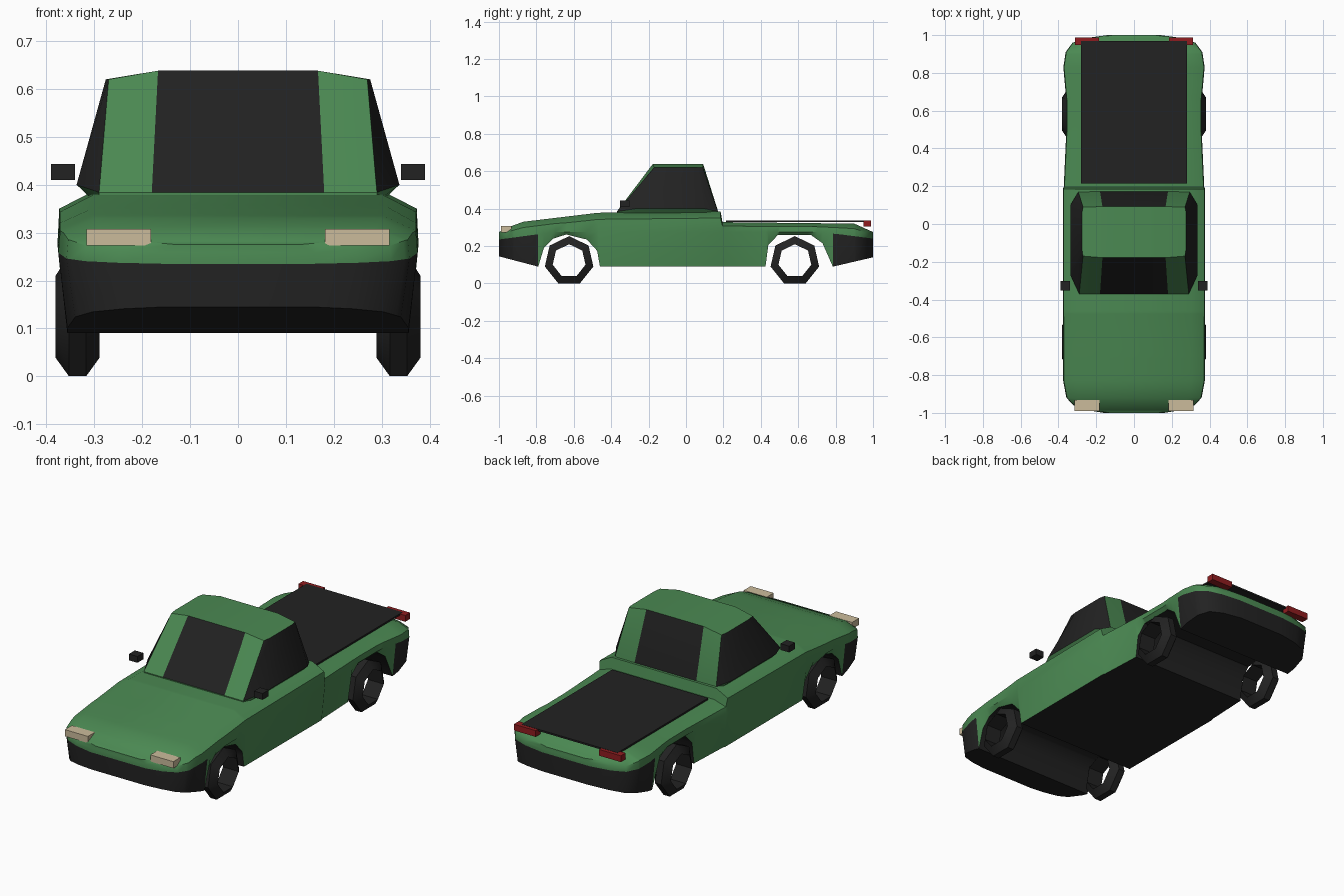
import bpy, bmesh, math
from mathutils import Vector

if "Cube" in bpy.data.objects:
    bpy.data.objects.remove(bpy.data.objects["Cube"])


def material(name, rgb):
    m = bpy.data.materials.new(name)
    m.use_nodes = True
    m.diffuse_color = (*rgb, 1)
    bsdf = m.node_tree.nodes["Principled BSDF"]
    bsdf.inputs["Base Color"].default_value = (*rgb, 1)
    bsdf.inputs["Roughness"].default_value = 0.8
    return m


green = material("green paint", (0.07, 0.25, 0.085))
black = material("black trim", (0.016, 0.016, 0.016))
cream = material("cream lamp", (0.6, 0.5, 0.33))
red = material("red lamp", (0.28, 0.012, 0.014))


def finish(name, bm, mats, angle=None):
    bmesh.ops.recalc_face_normals(bm, faces=bm.faces)
    mesh = bpy.data.meshes.new(name)
    bm.to_mesh(mesh)
    bm.free()
    for m in mats:
        mesh.materials.append(m)
    ob = bpy.data.objects.new(name, mesh)
    bpy.context.collection.objects.link(ob)
    if angle:
        bpy.ops.object.select_all(action="DESELECT")
        ob.select_set(True)
        bpy.context.view_layer.objects.active = ob
        bpy.ops.object.shade_smooth_by_angle(angle=math.radians(angle))
    return ob


def box(name, x, y, z, mat):
    bm = bmesh.new()
    bmesh.ops.create_cube(bm, size=1)
    for v in bm.verts:
        v.co = Vector([(r[0] + r[1]) / 2 + c * (r[1] - r[0])
                       for c, r in zip(v.co, (x, y, z))])
    return finish(name, bm, [mat])


def along(curve, y):
    for (a, va), (b, vb) in zip(curve, curve[1:]):
        if y <= b:
            return va + (vb - va) * (y - a) / (b - a)
    return curve[-1][1]


# Body: cross-sections driven by curves along the length
width = [(-1, 0.16), (-0.985, 0.25), (-0.96, 0.32), (-0.92, 0.358), (-0.83, 0.375),
         (0.185, 0.377), (0.195, 0.372), (0.5, 0.358), (0.65, 0.358), (0.83, 0.374),
         (0.91, 0.362), (0.96, 0.325), (0.985, 0.25), (1, 0.14)]
bottom = [(-1, 0.145), (-0.79, 0.09), (-0.76, 0.19), (-0.71, 0.24), (-0.64, 0.262),
          (-0.53, 0.235), (-0.475, 0.175), (-0.46, 0.09), (0.425, 0.09), (0.44, 0.205),
          (0.49, 0.258), (0.67, 0.258), (0.73, 0.215), (0.785, 0.09), (1, 0.14)]
belt = [(-1, 0.235), (-0.83, 0.258), (-0.7, 0.275), (0.7, 0.275), (0.83, 0.262), (1, 0.24)]
deck = [(-1, 0.275), (-0.93, 0.308), (-0.87, 0.33), (-0.47, 0.378), (0.185, 0.385),
        (0.195, 0.328), (0.9, 0.32), (1, 0.275)]


def half_section(y):
    w, low, mid, top = [along(c, y) for c in (width, bottom, belt, deck)]
    drop = min(0.035, 0.4 * (top - mid))
    return [(w * 0.95, low), (w, mid), (w * 0.99, top - drop), (w * 0.81, top)]


bm = bmesh.new()
stations = sorted({p[0] for c in (width, bottom, belt, deck) for p in c})
rings = []
for y in stations:
    half = half_section(y)
    pts = half + [(-x, z) for x, z in reversed(half)]
    rings.append([bm.verts.new((x, y, z)) for x, z in pts])
count = len(rings[0])
for ya, yb, a, b in zip(stations, stations[1:], rings, rings[1:]):
    for i in range(count):
        j = (i + 1) % count
        f = bm.faces.new((a[i], a[j], b[j], b[i]))
        bumper = i in (0, count - 2) and abs(ya + yb) / 2 > 0.8
        f.material_index = int(i == count - 1 or bumper)
for ring in (rings[0], rings[-1]):
    for i in range(count // 2 - 1):
        f = bm.faces.new((ring[i], ring[i + 1], ring[-2 - i], ring[-1 - i]))
        f.material_index = int(i == 0)
finish("body", bm, [green, black], 38)

# Cab: sill, window base and roof rings, running front to back on one side
base = [(0.18, -0.37), (0.29, -0.37), (0.337, -0.27), (0.337, 0.1), (0.295, 0.17), (0.18, 0.172)]
roof = [(0.167, -0.178), (0.27, -0.17), (0.276, -0.13), (0.276, 0.06), (0.27, 0.09), (0.167, 0.092)]


def cab_ring(points, height):
    full = points + [(-x, y) for x, y in reversed(points)]
    return [bm.verts.new((x, y, height(abs(x)))) for x, y in full]


bm = bmesh.new()
sill = cab_ring([(min(x, 0.3), y) for x, y in base], lambda x: 0.365)
low = cab_ring(base, lambda x: 0.4 if x > 0.3 else 0.384)
high = cab_ring(roof, lambda x: 0.638 if x < 0.2 else 0.62)
n = len(low)
for a, b in ((sill, low), (low, high)):
    for i in range(n):
        j = (i + 1) % n
        f = bm.faces.new((a[i], a[j], b[j], b[i]))
        f.material_index = int(a is low and i not in (0, 4, 6, 10))
bm.faces.new(high[:6])
bm.faces.new(high[6:])
bm.faces.new((high[0], high[5], high[6], high[11]))
finish("cab", bm, [green, black], 30)

# Bed cover
box("bed_cover", (-0.28, 0.28), (0.215, 0.97), (0.329, 0.338), black)


# Wheels: seven-sided open rings with a narrow tread
def wheel(name, x, y):
    bm = bmesh.new()
    sides, profile = 7, [(-0.046, 0.09), (-0.018, 0.133), (0.018, 0.133), (0.046, 0.09)]
    loops = []
    for k in range(sides):
        t = 2 * math.pi * (k + 0.5) / sides - math.pi / 2
        loops.append([bm.verts.new((x + dx, y + r * math.cos(t), 0.12 + r * math.sin(t)))
                      for dx, r in profile])
    for k in range(sides):
        a, b = loops[k], loops[(k + 1) % sides]
        for i in range(4):
            j = (i + 1) % 4
            bm.faces.new((a[i], a[j], b[j], b[i]))
    finish(name, bm, [black], 30)


# Paired parts
for side, s in (("left", 1), ("right", -1)):
    def span(a, b):
        return sorted((s * a, s * b))
    wheel("front_wheel_" + side, s * 0.335, -0.625)
    wheel("rear_wheel_" + side, s * 0.335, 0.582)
    box("mirror_" + side, span(0.34, 0.39), (-0.352, -0.302), (0.41, 0.443), black)
    box("headlight_" + side, span(0.182, 0.316), (-0.99, -0.932), (0.273, 0.308), cream)
    box("taillight_" + side, span(0.185, 0.312), (0.948, 0.988), (0.304, 0.337), red)
